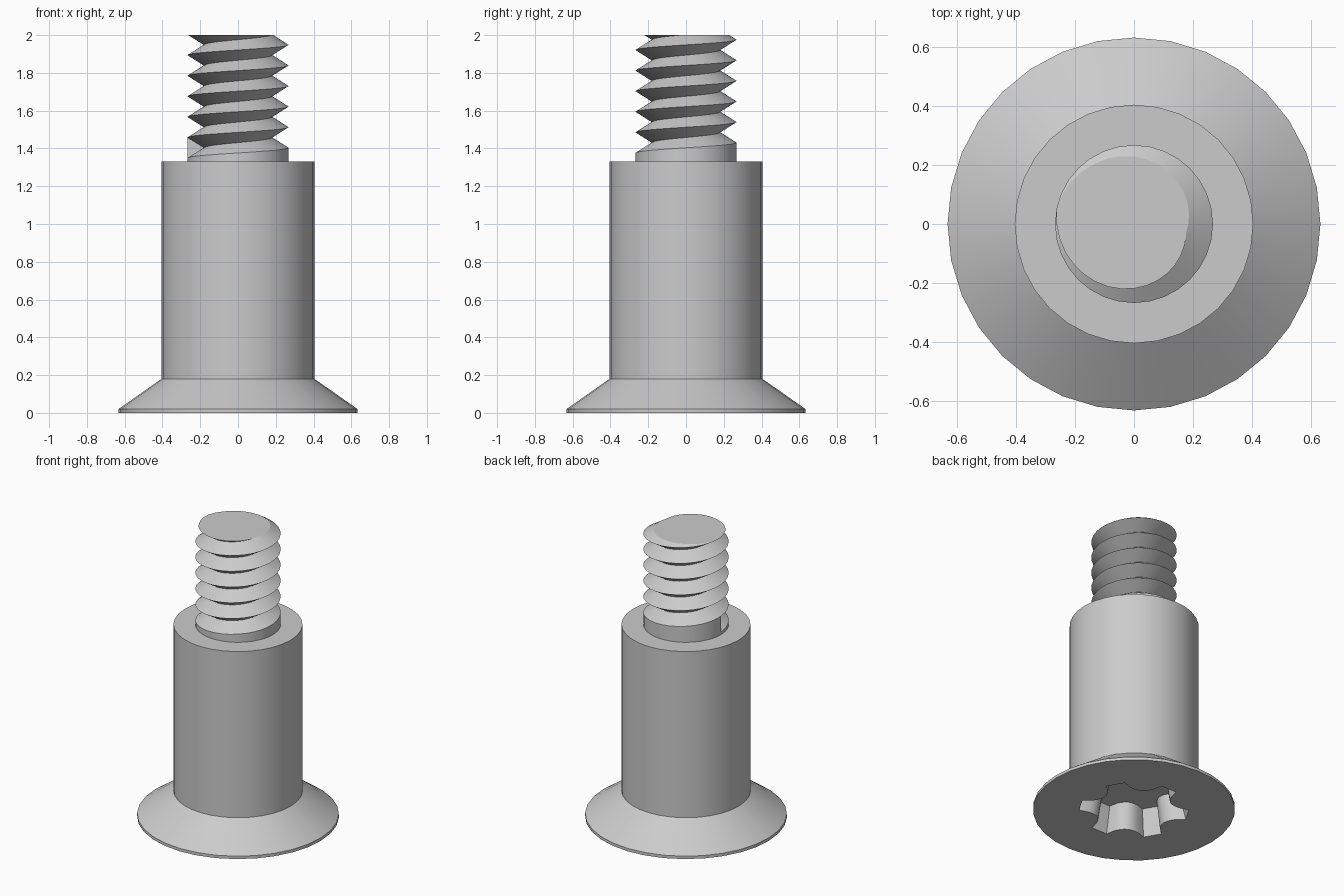
import bpy, bmesh
from math import sin, cos, pi, radians

cube = bpy.data.objects.get("Cube")
if cube:
    bpy.data.objects.remove(cube, do_unlink=True)

steel = bpy.data.materials.new("grey steel")
steel.use_nodes = True
grey = (0.6, 0.6, 0.6, 1)
steel.diffuse_color = grey
steel.node_tree.nodes["Principled BSDF"].inputs["Base Color"].default_value = grey

SEGS = 32
CREST, ROOT = 0.268, 0.18
PITCH = 0.109
SHOULDER = 1.33
TOP = 2.0

bm = bmesh.new()


def vert(radius, angle, z):
    return bm.verts.new((radius * cos(angle), radius * sin(angle), z))


def ring(radius, z):
    return [vert(radius, 2 * pi * i / SEGS - pi, z) for i in range(SEGS)]


def bridge(low, high):
    n = len(low)
    for i in range(n):
        j = (i + 1) % n
        bm.faces.new((low[i], low[j], high[j], high[i]))


def loop_edges(loop):
    return [bm.edges.get((loop[i - 1], loop[i])) for i in range(len(loop))]


# Countersunk head, plain shank and shoulder
profile = [(0.633, 0), (0.633, 0.02), (0.405, 0.18), (0.405, SHOULDER), (CREST, SHOULDER)]
rings = [ring(r, z) for r, z in profile]
for low, high in zip(rings, rings[1:]):
    bridge(low, high)
base = rings[-1]


# Six-lobed drive socket: flat lobe ends joined by rounded valleys
def socket_outline(scale, z):
    points = []
    for lobe in range(6):
        middle = radians(60 * lobe + 60)
        for k in range(9):
            t = k / 4 - 1
            radius = 0.345 - 0.1 * (1 - t * t) ** 0.6
            points.append(vert(radius * scale, middle + t * radians(20), z))
    return points


rim = socket_outline(1, 0)
floor = socket_outline(0.88, 0.18)
bridge(floor, rim)
bm.faces.new(floor)
bmesh.ops.triangle_fill(bm, use_beauty=True,
                        edges=loop_edges(rings[0]) + loop_edges(rim),
                        normal=(0, 0, -1))

# Helical thread with sharp crests and roots
crest, root = [], []
for i in range(SEGS * 8):
    angle = 2 * pi * i / SEGS - pi
    z = 1.349 + PITCH * i / SEGS
    crest.append(vert(CREST, angle, z))
    root.append(vert(ROOT, angle, z + PITCH / 2))
for i in range(SEGS * 7 - 1):
    bm.faces.new((crest[i], crest[i + 1], root[i + 1], root[i]))
    bm.faces.new((root[i], root[i + 1], crest[i + 1 + SEGS], crest[i + SEGS]))

# Collar below the first turn, and the step where the thread begins
for i in range(SEGS):
    bm.faces.new((base[i], base[(i + 1) % SEGS], crest[i + 1], crest[i]))
bm.faces.new((crest[0], root[0], crest[SEGS]))

# Flat end of the thread
cut = bmesh.ops.bisect_plane(bm, geom=bm.verts[:] + bm.edges[:] + bm.faces[:],
                             plane_co=(0, 0, TOP), plane_no=(0, 0, 1), clear_outer=True)
end = [e for e in cut["geom_cut"] if isinstance(e, bmesh.types.BMEdge)]
bmesh.ops.edgeloop_fill(bm, edges=end)
bmesh.ops.delete(bm, geom=[v for v in bm.verts if not v.link_faces], context="VERTS")
bmesh.ops.recalc_face_normals(bm, faces=bm.faces[:])

mesh = bpy.data.meshes.new("shoulder_screw")
bm.to_mesh(mesh)
bm.free()
mesh.materials.append(steel)
screw = bpy.data.objects.new("shoulder_screw", mesh)
bpy.context.collection.objects.link(screw)

bpy.ops.object.select_all(action="DESELECT")
screw.select_set(True)
bpy.context.view_layer.objects.active = screw
bpy.ops.object.shade_smooth_by_angle(angle=radians(30))
